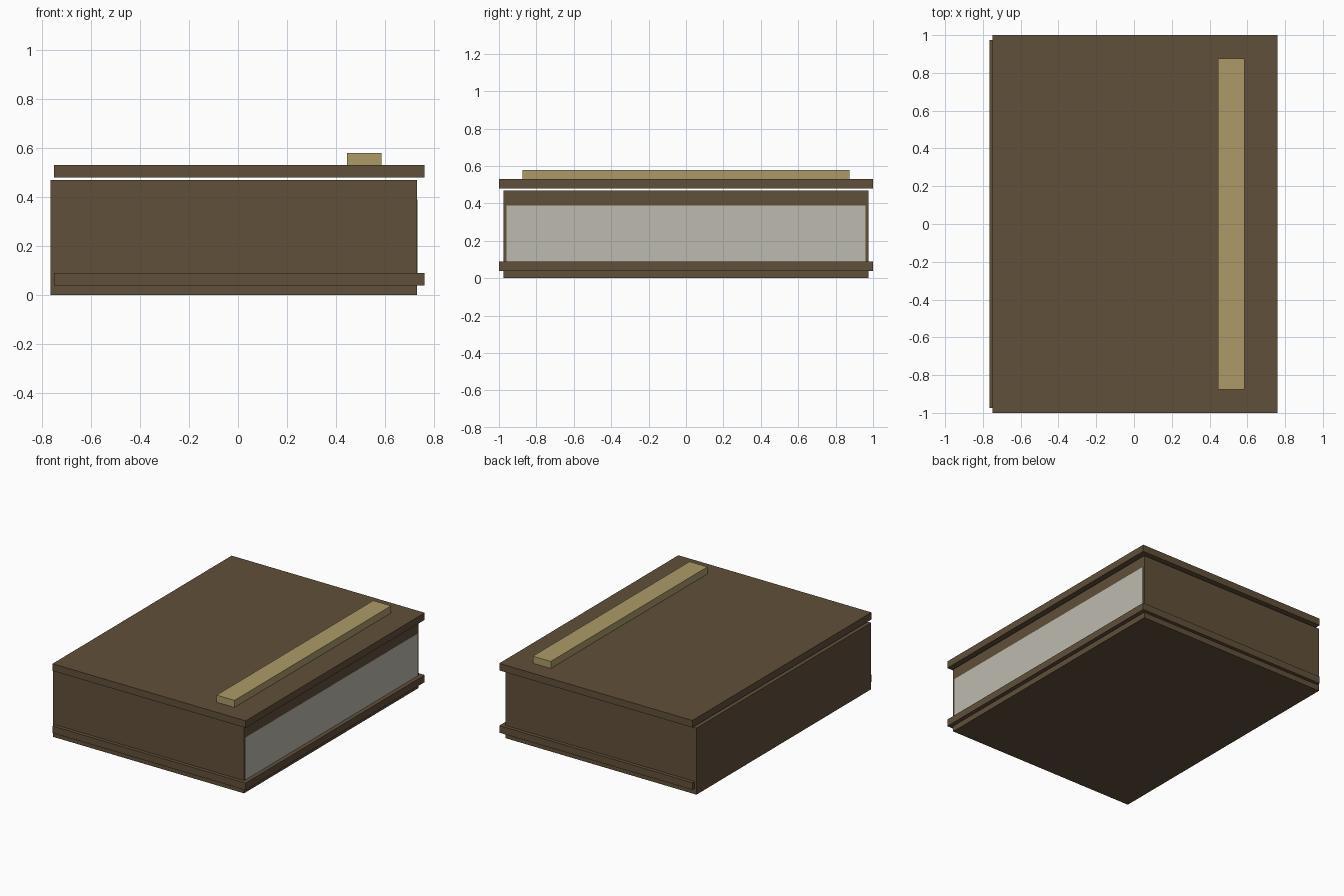
import bpy

if "Cube" in bpy.data.objects:
    bpy.data.objects.remove(bpy.data.objects["Cube"])

def material(name, rgb):
    m = bpy.data.materials.new(name)
    m.diffuse_color = (*rgb, 1.0)
    m.use_nodes = True
    m.node_tree.nodes["Principled BSDF"].inputs["Base Color"].default_value = m.diffuse_color
    return m

brown = material("leather brown", (0.119, 0.080, 0.042))
gold = material("dull gold", (0.413, 0.323, 0.138))
paper = material("paper white", (0.515, 0.50, 0.43))

def box(name, lo, hi, mat):
    """Box spanning two opposite corners."""
    bpy.ops.mesh.primitive_cube_add(size=1, location=[(a + b) / 2 for a, b in zip(lo, hi)])
    ob = bpy.context.object
    ob.name = name
    for v in ob.data.vertices:
        v.co = [c * (b - a) for c, a, b in zip(v.co, lo, hi)]
    ob.data.materials.append(mat)
    return ob

# Book block with spine
box("book_body", (-0.765, -0.975, 0.0), (0.73, 0.975, 0.47), brown)

# Overhanging covers
for name, z in (("bottom_cover", 0.04), ("top_cover", 0.48)):
    box(name, (-0.75, -1.0, z), (0.76, 1.0, z + 0.05), brown)

# Page edges shown on the fore edge
box("page_edges", (0.726, -0.96, 0.08), (0.731, 0.96, 0.39), paper)

# Raised band on the top cover
box("cover_band", (0.445, -0.875, 0.53), (0.585, 0.875, 0.58), gold)
